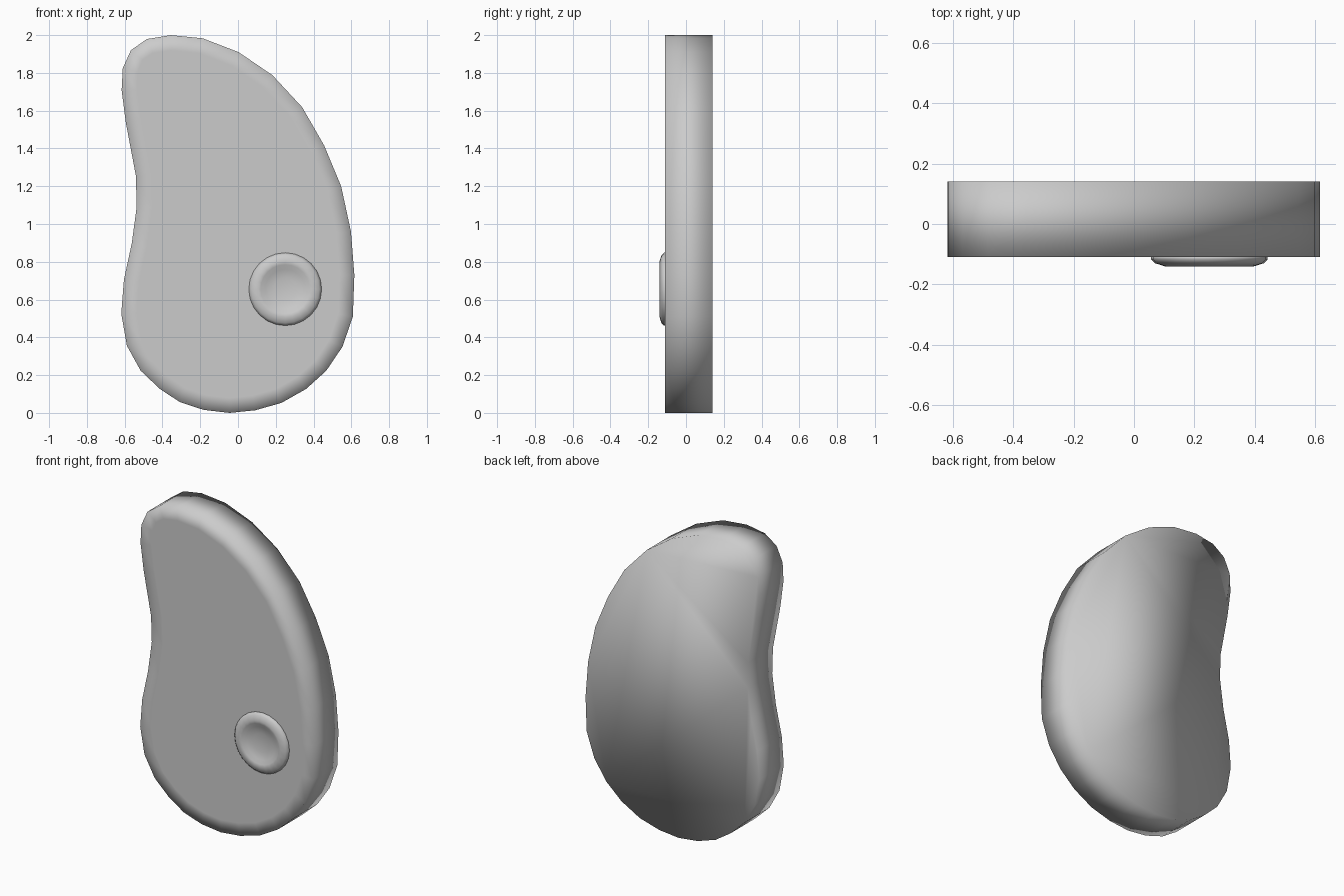
import bpy, bmesh, math

if "Cube" in bpy.data.objects:
    bpy.data.objects.remove(bpy.data.objects["Cube"])


def finish(bm, name):
    bmesh.ops.recalc_face_normals(bm, faces=bm.faces[:])
    for f in bm.faces:
        f.smooth = True
    me = bpy.data.meshes.new(name)
    bm.to_mesh(me)
    bm.free()
    ob = bpy.data.objects.new(name, me)
    bpy.context.collection.objects.link(ob)
    return ob


# Kidney-shaped body: outline in x, z (clockwise from the top)
outline = [
    (-0.356, 2.0), (-0.187, 1.983), (0.003, 1.91), (0.182, 1.788), (0.34, 1.618),
    (0.456, 1.416), (0.546, 1.2), (0.598, 0.96), (0.616, 0.73), (0.608, 0.51),
    (0.553, 0.35), (0.467, 0.223), (0.361, 0.127), (0.23, 0.053), (0.092, 0.014),
    (-0.045, 0.0), (-0.182, 0.016), (-0.309, 0.058), (-0.414, 0.127),
    (-0.515, 0.223), (-0.588, 0.355), (-0.618, 0.525), (-0.604, 0.705),
    (-0.562, 0.90), (-0.536, 1.093), (-0.541, 1.257), (-0.594, 1.538),
    (-0.616, 1.708), (-0.61, 1.825), (-0.567, 1.92), (-0.483, 1.979),
]
FRONT, BACK = -0.11, 0.14
bm = bmesh.new()
front = [bm.verts.new((x, FRONT, z)) for x, z in outline]
back = [bm.verts.new((x, BACK, z)) for x, z in outline]
n = len(outline)
for i in range(n):
    j = (i + 1) % n
    bm.faces.new((front[i], front[j], back[j], back[i]))
bm.faces.new(back)
face = bm.faces.new(front)
bmesh.ops.recalc_face_normals(bm, faces=bm.faces[:])
# Flat inset keeps the middle of the front flat and softens its rim
bmesh.ops.inset_region(bm, faces=[face], thickness=0.08, use_even_offset=False)
finish(bm, "body")

# Round dished button on the front: lathed profile of radius, y
profile = [(0.193, -0.105), (0.193, -0.117), (0.18, -0.13), (0.148, -0.14),
           (0.13, -0.136), (0.105, -0.124), (0.06, -0.115)]
cx, cz, seg = 0.25, 0.655, 24
bm = bmesh.new()
rings = []
for r, y in profile:
    rings.append([bm.verts.new((cx + r * math.cos(2 * math.pi * k / seg), y,
                                cz + r * math.sin(2 * math.pi * k / seg)))
                  for k in range(seg)])
for a, b in zip(rings, rings[1:]):
    for k in range(seg):
        m = (k + 1) % seg
        bm.faces.new((a[k], a[m], b[m], b[k]))
centre = bm.verts.new((cx, -0.112, cz))
for k in range(seg):
    bm.faces.new((rings[-1][k], rings[-1][(k + 1) % seg], centre))
bm.faces.new(rings[0])
finish(bm, "button")
